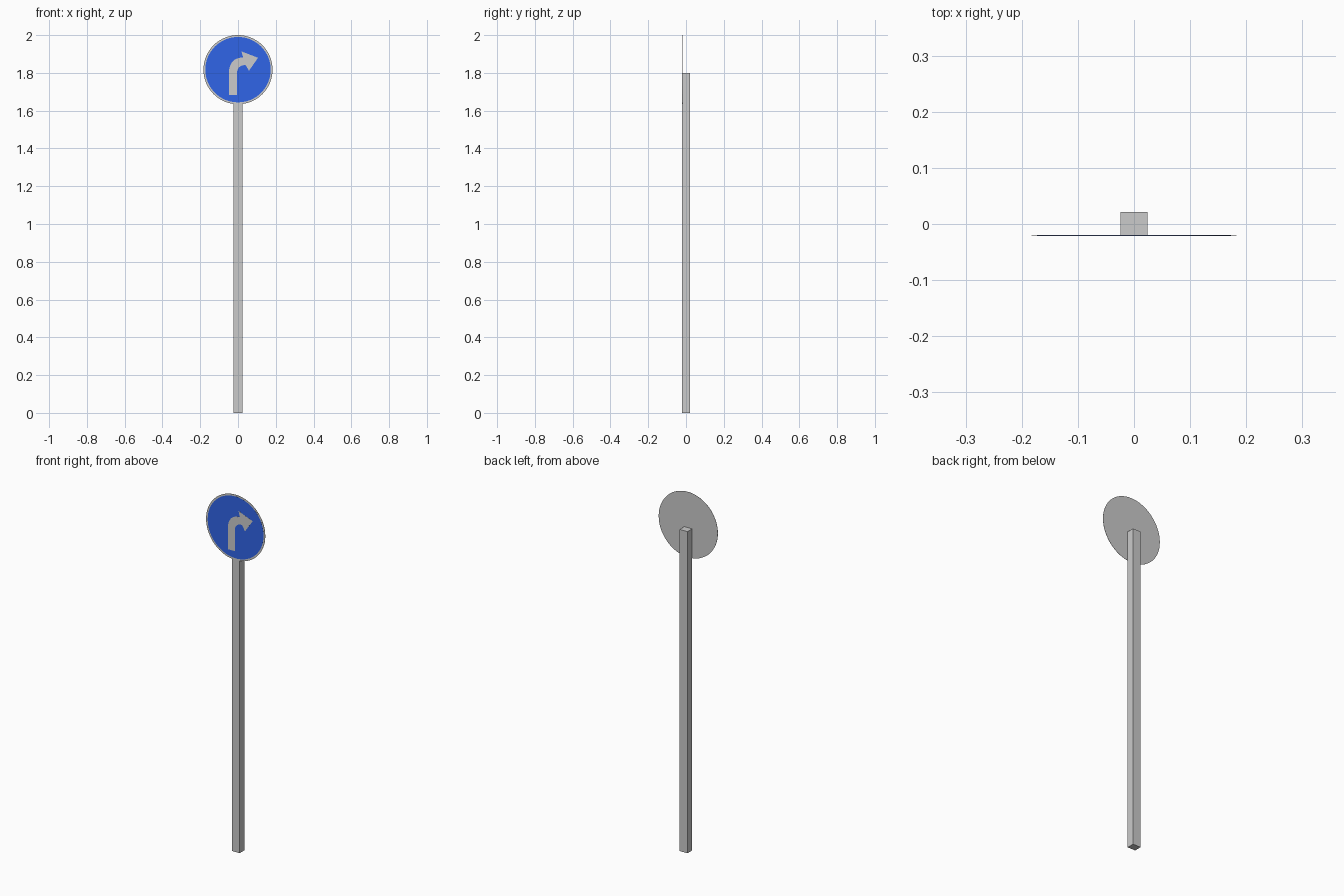
import bpy, bmesh, math
from mathutils import Matrix, Vector

if "Cube" in bpy.data.objects:
    bpy.data.objects.remove(bpy.data.objects["Cube"])

CZ, R = 1.817, 0.183      # sign centre height and radius

def finish(bm, name, mat=None):
    bmesh.ops.recalc_face_normals(bm, faces=bm.faces)
    me = bpy.data.meshes.new(name)
    bm.to_mesh(me)
    bm.free()
    ob = bpy.data.objects.new(name, me)
    bpy.context.collection.objects.link(ob)
    if mat:
        me.materials.append(mat)
    return ob

def plate(name, outline, y_front, y_back, mat=None):
    """Extrude an x/z outline into a thin plate."""
    bm = bmesh.new()
    face = bm.faces.new([bm.verts.new((x, y_front, z)) for x, z in outline])
    ext = bmesh.ops.extrude_face_region(bm, geom=[face])
    verts = [g for g in ext["geom"] if isinstance(g, bmesh.types.BMVert)]
    bmesh.ops.translate(bm, verts=verts, vec=(0, y_back - y_front, 0))
    return finish(bm, name, mat)

def circle(r, n=64):
    return [(r * math.cos(2 * math.pi * i / n), CZ + r * math.sin(2 * math.pi * i / n))
            for i in range(n)]

def bezier(a, b, c, n=8):
    """Quadratic curve from a to c."""
    a, b, c = Vector(a), Vector(b), Vector(c)
    return [tuple(a * (1 - t) ** 2 + b * 2 * t * (1 - t) + c * t * t)
            for t in (i / n for i in range(n + 1))]

blue = bpy.data.materials.new("sign_blue")
blue.diffuse_color = (0.03, 0.13, 0.8, 1)
blue.use_nodes = True
blue.node_tree.nodes["Principled BSDF"].inputs["Base Color"].default_value = blue.diffuse_color

# Square post
bm = bmesh.new()
bmesh.ops.create_cube(bm, size=1, matrix=Matrix.Translation((0, 0.00075, 0.9))
                      @ Matrix.Diagonal((0.048, 0.0415, 1.8, 1)))
finish(bm, "post")

# Sign backing plate, whose edge shows as the grey rim
plate("sign_plate", circle(R), -0.0207, -0.0197)

# Blue face
plate("sign_face", circle(0.173), -0.0211, -0.0205, blue)

# Right-turn arrow: stem, outer bend, head, inner bend
outer = bezier((-0.048, 1.802), (-0.046, 1.879), (0.027, 1.882))
inner = bezier((0.040, 1.842), (-0.003, 1.840), (-0.005, 1.802))
arrow = [(-0.048, 1.683)] + outer + [(0.018, 1.914), (0.106, 1.880), (0.058, 1.811)] \
    + inner + [(-0.005, 1.683)]
plate("turn_arrow", arrow, -0.0215, -0.0209)
